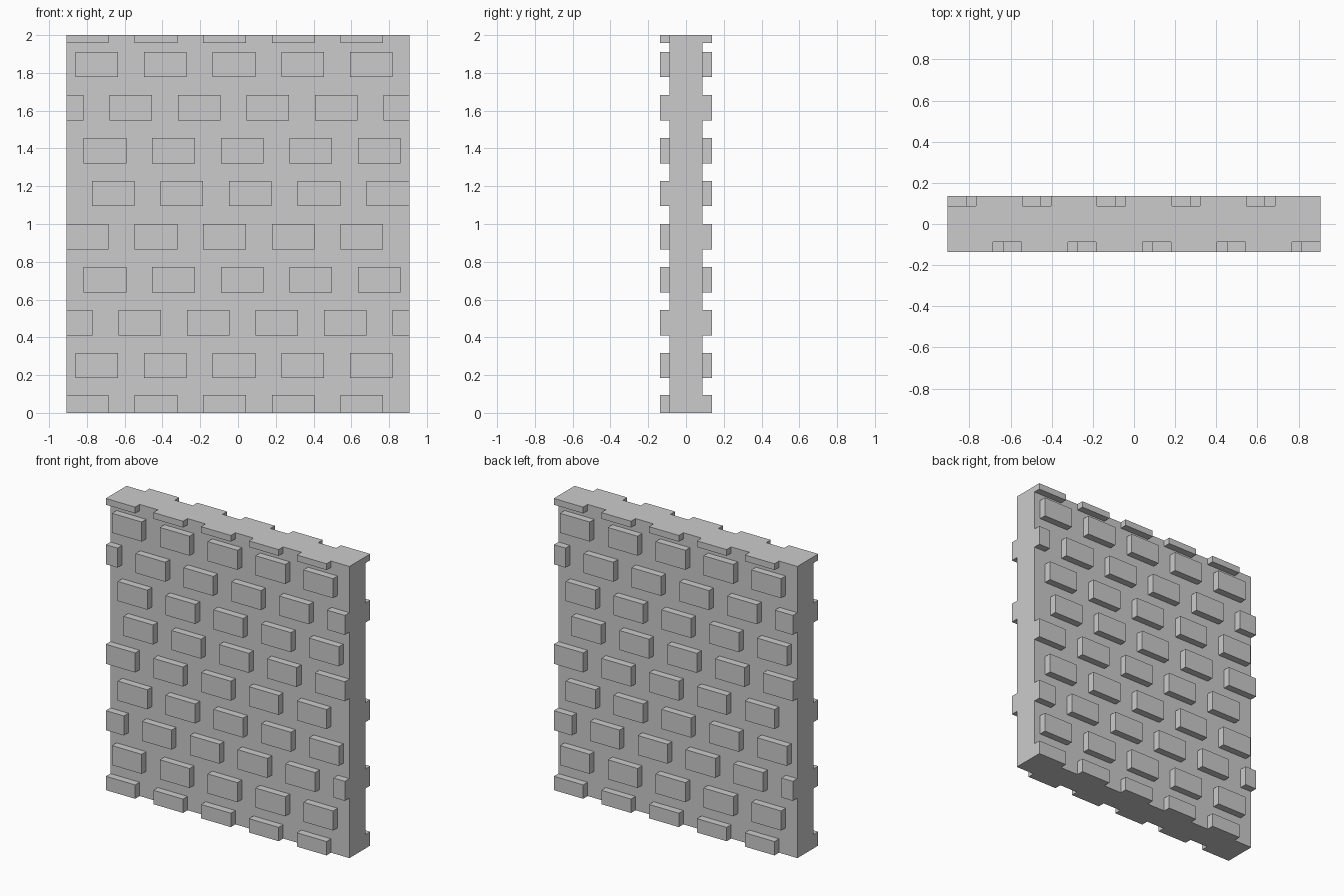
import bpy, bmesh
from mathutils import Matrix

if "Cube" in bpy.data.objects:
    bpy.data.objects.remove(bpy.data.objects["Cube"])

HALF_X, HEIGHT = 0.907, 2.0      # wall panel extents
CORE_Y, BRICK_Y = 0.088, 0.137   # half depth of core / of brick faces
PITCH, BRICK_W = 0.363, 0.2255   # brick spacing and width along x

# Each course: bottom z, top z, x of its first brick (edge courses get trimmed)
COURSES = [
    (-0.04, 0.095, -0.91), (0.184, 0.318, -0.86), (0.411, 0.545, -0.996),
    (0.638, 0.772, -0.817), (0.866, 1.0, -0.91), (1.094, 1.228, -0.773),
    (1.321, 1.455, -0.817), (1.549, 1.683, -1.044), (1.777, 1.911, -0.86),
    (1.957, 2.09, -0.91),
]


def add_box(bm, lo, hi):
    size = [b - a for a, b in zip(lo, hi)]
    mid = [(a + b) / 2 for a, b in zip(lo, hi)]
    bmesh.ops.create_cube(bm, size=1, matrix=Matrix.Translation(mid) @ Matrix.Diagonal((*size, 1)))


def make_object(name, bm):
    mesh = bpy.data.meshes.new(name)
    bm.to_mesh(mesh)
    bm.free()
    obj = bpy.data.objects.new(name, mesh)
    bpy.context.collection.objects.link(obj)
    return obj


def box_object(name, lo, hi):
    bm = bmesh.new()
    add_box(bm, lo, hi)
    return make_object(name, bm)


def boolean(target, tool, operation):
    mod = target.modifiers.new(operation.title(), 'BOOLEAN')
    mod.operation, mod.object, mod.solver = operation, tool, 'EXACT'
    bpy.context.view_layer.objects.active = target
    bpy.ops.object.modifier_apply(modifier=mod.name)
    bpy.data.objects.remove(tool)


# Oversized core slab, trimmed to size at the end
wall = box_object("brick_wall", (-1.4, -CORE_Y, -0.2), (1.4, CORE_Y, 2.2))

# Raised bricks on the front; the back is the front turned half a circle
bm = bmesh.new()
for z0, z1, start in COURSES:
    for i in range(-1, 6):
        x0 = start + i * PITCH
        x1 = x0 + BRICK_W
        if x1 < -0.895 or x0 > 0.895:
            continue
        if x0 < -0.895:
            x0 = -1.2
        if x1 > 0.895:
            x1 = 1.2
        add_box(bm, (x0, -BRICK_Y, z0), (x1, -CORE_Y + 0.03, z1))
        add_box(bm, (-x1, CORE_Y - 0.03, z0), (-x0, BRICK_Y, z1))
bricks = make_object("raised_bricks", bm)

# Fuse bricks to the core, then trim flush at the ends, top and bottom
boolean(wall, bricks, 'UNION')
trim = box_object("trim_box", (-HALF_X, -0.4, 0), (HALF_X, 0.4, HEIGHT))
boolean(wall, trim, 'INTERSECT')
